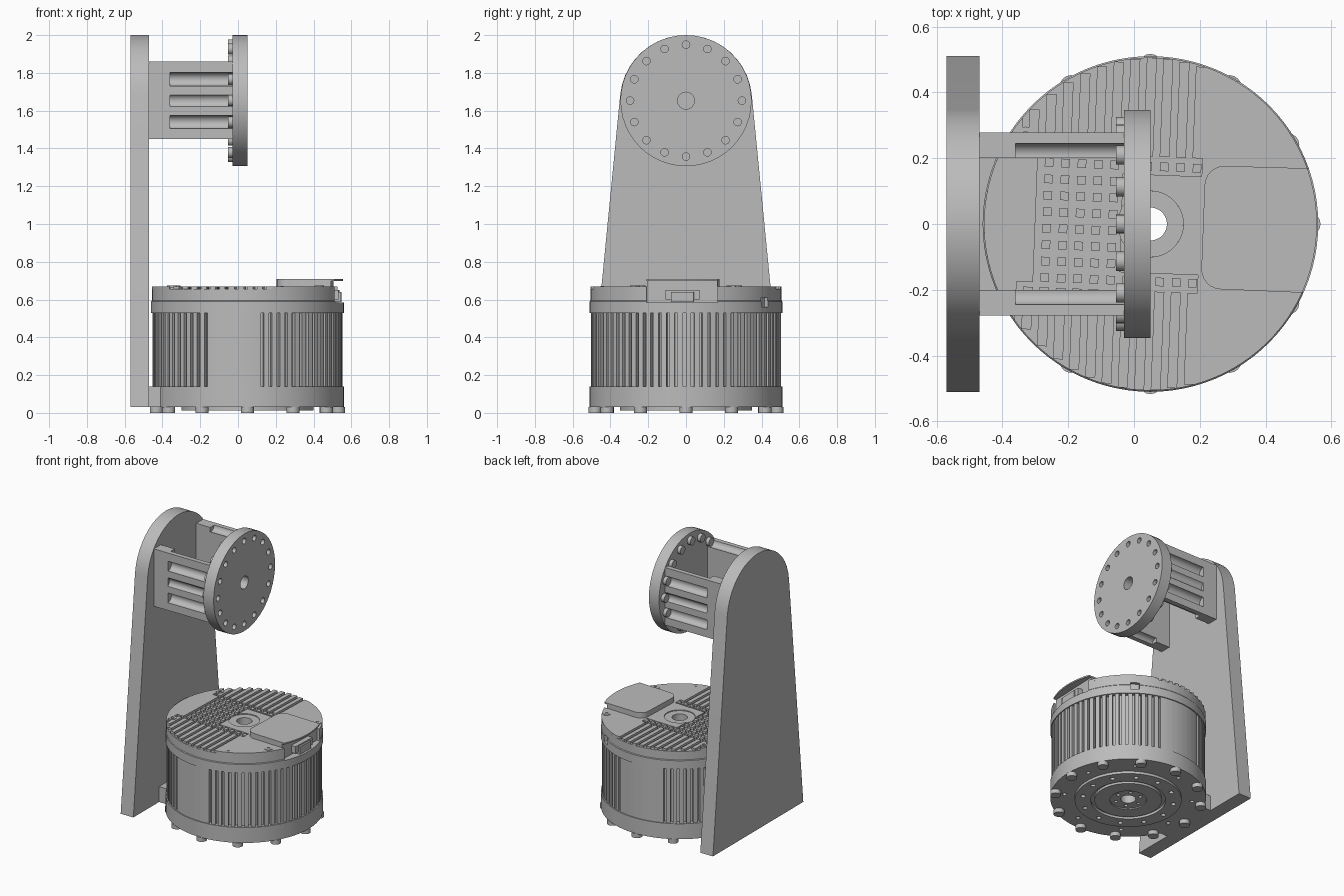
import bpy, bmesh
from math import sin, cos, pi, radians, sqrt, acos
from mathutils import Matrix

cube = bpy.data.objects.get("Cube")
if cube:
    bpy.data.objects.remove(cube)

grey = bpy.data.materials.new("machined grey")
grey.use_nodes = True
grey.diffuse_color = (0.5, 0.5, 0.5, 1)
grey.node_tree.nodes["Principled BSDF"].inputs["Base Color"].default_value = (0.5, 0.5, 0.5, 1)

# Frames: motor axis, slightly turned motor top, and sideways (profile y-z, depth x)
MOTOR = Matrix.Translation((0.05, 0, 0))
TOP = MOTOR @ Matrix.Rotation(radians(-2.2), 4, 'Z')
SIDE = Matrix(((0, 0, 1, 0), (1, 0, 0, 0), (0, 1, 0, 0), (0, 0, 0, 1)))
HEAD_Z, HEAD_R, BOLT_R = 1.653, 0.347, 0.296
CAP_R, DECK, CREST = 0.506, 0.655, 0.67
parts = []


def arc(r, a0, a1, n, cx=0, cy=0):
    return [(cx + r * cos(a0 + (a1 - a0) * i / n), cy + r * sin(a0 + (a1 - a0) * i / n)) for i in range(n + 1)]


def circle(r, cx=0, cy=0, n=24):
    return arc(r, 0, 2 * pi, n, cx, cy)[:-1]


def rect(x0, x1, y0, y1):
    return [(x0, y0), (x1, y0), (x1, y1), (x0, y1)]


def ring_of(count, radius, r, cx=0, cy=0, start=0, n=16):
    return [circle(r, cx + radius * cos(start + 2 * pi * i / count),
                   cy + radius * sin(start + 2 * pi * i / count), n) for i in range(count)]


def finish(bm, name, frame):
    bmesh.ops.recalc_face_normals(bm, faces=bm.faces)
    mesh = bpy.data.meshes.new(name)
    bm.to_mesh(mesh)
    bm.free()
    mesh.transform(frame)
    mesh.materials.append(grey)
    ob = bpy.data.objects.new(name, mesh)
    bpy.context.collection.objects.link(ob)
    parts.append(ob)
    return ob


def prisms(name, outlines, h0, h1, frame=MOTOR):
    """Extrude one or more closed outlines from h0 to h1."""
    bm = bmesh.new()
    for pts in outlines:
        low = [bm.verts.new((x, y, h0)) for x, y in pts]
        high = [bm.verts.new((x, y, h1)) for x, y in pts]
        bm.faces.new(low[::-1])
        bm.faces.new(high)
        for i in range(len(pts)):
            j = (i + 1) % len(pts)
            bm.faces.new((low[i], low[j], high[j], high[i]))
    return finish(bm, name, frame)


def lathe(name, profile, n=96, frame=MOTOR):
    """Revolve a closed (radius, height) loop around z."""
    bm = bmesh.new()
    rows = [[bm.verts.new((r * cos(2 * pi * i / n), r * sin(2 * pi * i / n), z)) for r, z in profile]
            for i in range(n)]
    for i in range(n):
        a, b = rows[i], rows[(i + 1) % n]
        for j in range(len(profile)):
            k = (j + 1) % len(profile)
            bm.faces.new((a[j], b[j], b[k], a[k]))
    return finish(bm, name, frame)


def cut(ob, *cutters):
    for c in cutters:
        mod = ob.modifiers.new("cut", 'BOOLEAN')
        mod.operation, mod.solver, mod.object = 'DIFFERENCE', 'EXACT', c
        bpy.context.view_layer.objects.active = ob
        bpy.ops.object.modifier_apply(modifier=mod.name)


def discard(*cutters):
    for c in cutters:
        parts.remove(c)
        bpy.data.objects.remove(c)


# Upright bracket with rounded head, and the foot block that meets the motor
outline = [(0.51, 0.03)] + arc(0.35, radians(6), radians(174), 20, 0, 1.65) + [(-0.51, 0.03)]
prisms("bracket_plate", [outline], -0.57, -0.47, SIDE)
prisms("foot_block", [rect(-0.22, 0.22, 0.03, 0.14)], -0.475, -0.41, SIDE)

# Two arms with round channels giving access to the flange bolts
bolt_paths = prisms("bolt_path_cutter", ring_of(16, BOLT_R, 0.036, 0, HEAD_Z), -0.36, 0.1, SIDE)
for side, name in ((1, "back_arm"), (-1, "front_arm")):
    y0, y1 = sorted((0.2 * side, 0.278 * side))
    arm = prisms(name, [rect(y0, y1, 1.45, 1.86)], -0.475, -0.03, SIDE)
    cut(arm, bolt_paths)

# Round mounting flange with bolt holes and bolts
flange = prisms("flange", [circle(HEAD_R, 0, HEAD_Z, 48)], -0.03, 0.05, SIDE)
centre_hole = prisms("centre_hole_cutter", [circle(0.045, 0, HEAD_Z)], -0.1, 0.1, SIDE)
bolt_holes = prisms("bolt_hole_cutter", ring_of(16, BOLT_R, 0.02, 0, HEAD_Z), 0.025, 0.1, SIDE)
cut(flange, centre_hole, bolt_holes)
prisms("flange_bolts", ring_of(16, BOLT_R, 0.029, 0, HEAD_Z), -0.054, -0.03, SIDE)
discard(bolt_paths, centre_hole, bolt_holes)

# Motor housing: stepped underside, base ring, recessed wall, top ring
housing = lathe("motor_housing", [
    (0.05, DECK), (0.05, 0.02), (0.12, 0.02), (0.12, 0.012), (0.22, 0.012), (0.22, 0.03),
    (0.245, 0.03), (0.245, 0.012), (0.35, 0.012), (0.35, 0.03), (0.51, 0.03), (0.51, 0.14),
    (0.475, 0.14), (0.475, 0.53), (0.51, 0.53), (0.51, 0.59), (CAP_R, 0.595), (CAP_R, DECK)])
under_holes = prisms("under_hole_cutter", ring_of(12, 0.3, 0.016) + ring_of(8, 0.42, 0.014, start=0.2)
                     + ring_of(6, 0.085, 0.012), -0.01, 0.05)
port = prisms("port_cutter", [rect(0.485, 0.6, -0.03, 0.03)], 0.56, 0.61,
              MOTOR @ Matrix.Rotation(radians(55), 4, 'Z'))
notch = prisms("notch_cutter", [rect(0.45, 0.6, -0.19, 0.185)], 0.585, 0.72, TOP)
cut(housing, under_holes, port, notch)

# Cooling ribs around the wall, with a plain band at the front and at the back
ribs = []
for i in range(72):
    a = i * 5
    plain = abs(a - 258) < 16 or abs(a - 90) < 16
    a0, a1 = radians(a), radians(a + (5 if plain else 3.1))
    ribs.append(arc(0.503, a0, a1, 2) + arc(0.47, a1, a0, 2))
prisms("cooling_ribs", ribs, 0.135, 0.535)

# Base bolts
prisms("base_bolts", ring_of(12, 0.482, 0.035), 0, 0.032)

# Raised deck areas on top of the motor
half = acos(0.15 / CAP_R)
right_deck = prisms("right_deck", [arc(CAP_R, -half, half, 40)], DECK - 0.003, CREST, TOP)
cut(right_deck, notch)
half = acos(0.4 / CAP_R)
prisms("left_deck", [arc(CAP_R, pi - half, pi + half, 20)], DECK - 0.003, CREST, TOP)
prisms("left_pad", [rect(-0.41, -0.35, -0.19, 0.19)], DECK - 0.003, CREST, TOP)
hub = prisms("hub_deck", [rect(-0.09, 0.151, -0.15, 0.15)], DECK - 0.003, CREST, TOP)
hub_hole = prisms("hub_hole_cutter", [circle(0.1, n=48)], 0.6, 0.8, TOP)
cut(hub, hub_hole)
lathe("hub_ring", [(0.05, 0.64), (0.1, 0.64), (0.1, 0.664), (0.05, 0.664)], 48)
discard(under_holes, port, notch, hub_hole)

# Long top fins and the grid of square pins between them
fins, pins = [], []
for k in range(11):
    x = -0.365 + 0.05 * k
    end = sqrt(CAP_R ** 2 - (abs(x) + 0.015) ** 2)
    for s in (1, -1):
        y0, y1 = sorted((0.205 * s, end * s))
        fins.append(rect(x - 0.015, x + 0.015, y0, y1))
    for j in range(8):
        y = -0.175 + 0.05 * j
        if -0.33 < x < -0.1 or abs(y) > 0.16:
            pins.append(rect(x - 0.013, x + 0.013, y - 0.013, y + 0.013))
prisms("top_fins", fins, DECK - 0.003, CREST, TOP)
prisms("top_pins", pins, DECK - 0.003, CREST, TOP)

# Connector cover with a thin overhanging lip, and the plug beneath it
corner = 0.06
left_edge = (arc(corner, pi / 2, pi, 6, 0.16 + corner, 0.185 - corner)
             + arc(corner, pi, 1.5 * pi, 6, 0.16 + corner, -0.19 + corner))
prisms("connector_cover", [left_edge + [(0.45, -0.19), (0.45, 0.185)]], DECK, 0.7, TOP)
edge = acos(0.47 / CAP_R)
prisms("cover_lip", [left_edge + arc(CAP_R, -edge * 1.02, edge, 10)], 0.698, 0.708, TOP)
prisms("plug", [rect(0.44, 0.485, -0.09, 0.09)], 0.6, 0.65, TOP)
prisms("plug_nose", [rect(0.44, 0.497, -0.06, 0.06)], 0.587, 0.64, TOP)

# Cap screws on the deck
for i, (x, y) in enumerate(((0.4, 0.255), (0.39, -0.255), (-0.39, 0.255), (-0.39, -0.255))):
    at = TOP @ Matrix.Translation((x, y, 0))
    lathe("cap_screw_%d" % (i + 1), [(0.011, 0.66), (0.026, 0.66), (0.026, 0.674), (0.011, 0.674)], 24, at)
prisms("locating_pin", [circle(0.009, 0.2, -0.435, 12)], 0.66, 0.673, TOP)

# Smooth round walls, crisp edges
bpy.ops.object.select_all(action='DESELECT')
for ob in parts:
    ob.select_set(True)
bpy.context.view_layer.objects.active = parts[0]
bpy.ops.object.shade_smooth_by_angle(angle=radians(25))
